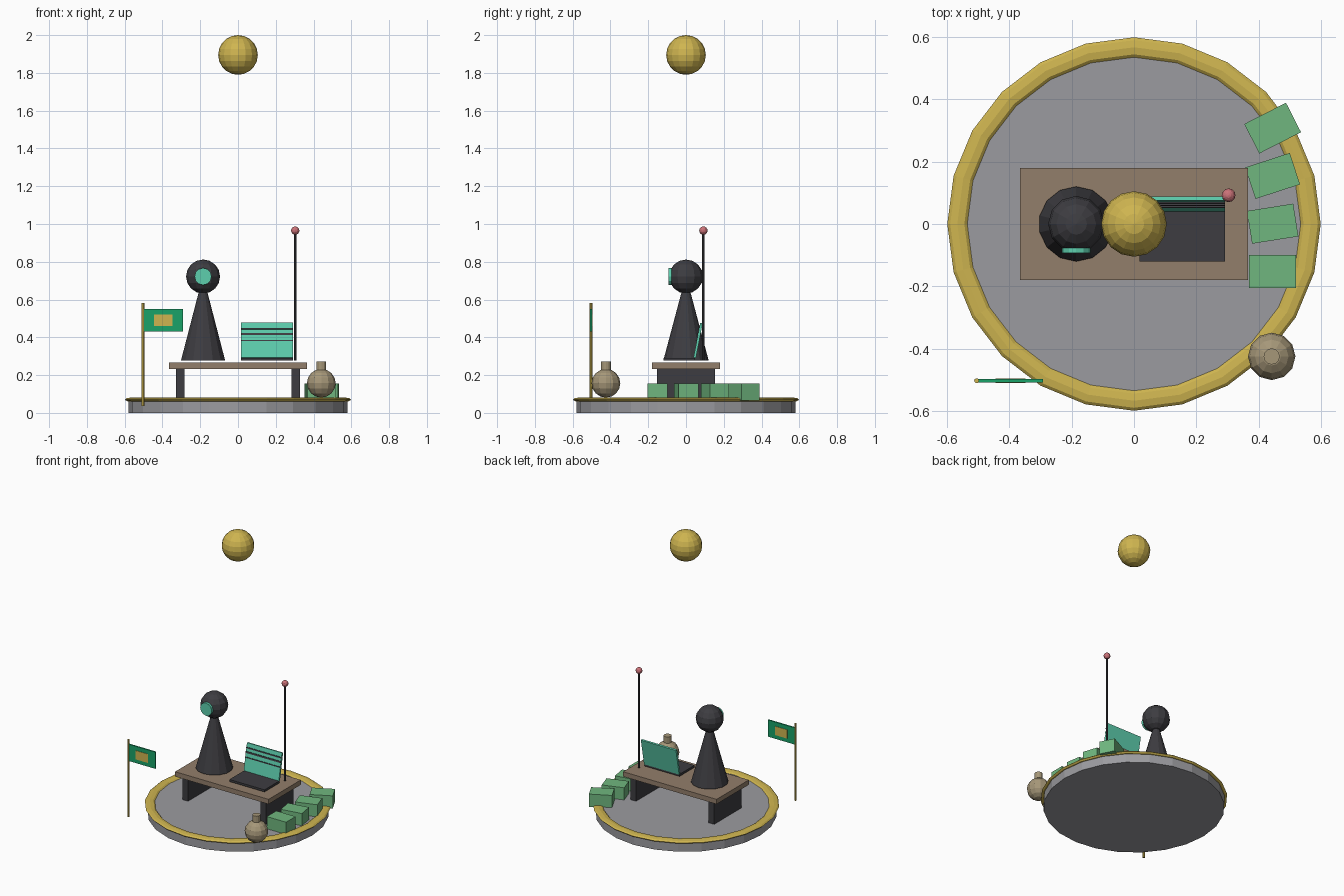
import bpy
from math import radians, sin, cos

cube = bpy.data.objects.get("Cube")
if cube:
    bpy.data.objects.remove(cube, do_unlink=True)


def material(name, rgb):
    m = bpy.data.materials.new(name)
    m.use_nodes = True
    m.diffuse_color = (*rgb, 1)
    m.node_tree.nodes["Principled BSDF"].inputs["Base Color"].default_value = (*rgb, 1)
    return m


GREY = material("stone grey", (0.33, 0.33, 0.35))
GOLD = material("gold", (0.62, 0.46, 0.08))
DARK = material("charcoal", (0.047, 0.046, 0.053))
WOOD = material("wood brown", (0.29, 0.21, 0.145))
MINT = material("mint", (0.11, 0.62, 0.42))
LEAF = material("crate green", (0.16, 0.47, 0.21))
FLAG = material("flag green", (0.01, 0.36, 0.14))
PINK = material("soft red", (0.6, 0.17, 0.19))
TAN = material("tan", (0.38, 0.31, 0.19))


def finish(name, mat):
    o = bpy.context.object
    o.name = name
    o.data.materials.append(mat)
    return o


def box(name, mat, centre, size, rot=(0, 0, 0)):
    bpy.ops.mesh.primitive_cube_add(size=1, location=centre, rotation=rot)
    o = finish(name, mat)
    o.scale = size
    return o


def cone(name, mat, x, y, z0, z1, r0, r1, sides):
    bpy.ops.mesh.primitive_cone_add(vertices=sides, radius1=r0, radius2=r1,
                                    depth=z1 - z0, location=(x, y, (z0 + z1) / 2))
    return finish(name, mat)


def ball(name, mat, centre, r, segments=12, rings=8):
    bpy.ops.mesh.primitive_uv_sphere_add(segments=segments, ring_count=rings,
                                         radius=r, location=centre)
    return finish(name, mat)


# Round platform with a flattened gold rim
cone("platform", GREY, 0, 0, 0, 0.07, 0.58, 0.58, 24)
bpy.ops.mesh.primitive_torus_add(major_segments=24, minor_segments=8, major_radius=0.566,
                                 minor_radius=0.032, location=(0, 0, 0.07))
finish("platform_rim", GOLD).scale.z = 0.35

# Table
box("table_top", WOOD, (0, 0, 0.25), (0.73, 0.36, 0.034))
for side, x in (("right", -0.305), ("left", 0.305)):
    box("table_leg_" + side, DARK, (x, 0, 0.151), (0.044, 0.306, 0.165))

# Seated figure
FX = -0.185
cone("figure_body", DARK, FX, 0, 0.277, 0.66, 0.12, 0.018, 14)
ball("figure_head", DARK, (FX, 0, 0.722), 0.09)
bpy.ops.mesh.primitive_cylinder_add(vertices=12, radius=0.045, depth=0.016,
                                    location=(FX, -0.085, 0.722), rotation=(radians(90), 0, 0))
finish("figure_visor", MINT)

# Laptop with a tilted screen and dark lines across it
box("laptop_base", DARK, (0.154, -0.036, 0.284), (0.274, 0.168, 0.015))
TILT = radians(-11)
SCREEN = (0.154, 0.064, 0.384)
box("laptop_screen", MINT, SCREEN, (0.274, 0.013, 0.188), (TILT, 0, 0))
for i, (z, h) in enumerate(((0.446, 0.008), (0.417, 0.011), (0.383, 0.006))):
    up = (z - SCREEN[2]) / cos(TILT)
    box(f"screen_line_{i + 1}", DARK,
        (SCREEN[0], SCREEN[1] - up * sin(TILT) - 0.008, z), (0.274, 0.008, h), (TILT, 0, 0))

# Antenna
cone("antenna_rod", DARK, 0.303, 0.092, 0.277, 0.96, 0.006, 0.006, 8)
ball("antenna_tip", PINK, (0.303, 0.092, 0.965), 0.022)

# Flag
cone("flag_pole", GOLD, -0.504, -0.502, 0.037, 0.581, 0.008, 0.008, 8)
box("flag_cloth", FLAG, (-0.396, -0.502, 0.491), (0.21, 0.01, 0.118))
box("flag_patch", GOLD, (-0.396, -0.502, 0.49), (0.096, 0.015, 0.062))

# Round flask
cone("flask_neck", TAN, 0.441, -0.424, 0.215, 0.273, 0.026, 0.026, 12)
ball("flask_body", TAN, (0.441, -0.424, 0.157), 0.076)

# Fanned row of crates
for i in range(4):
    box(f"crate_{i + 1}", LEAF, (0.444, -0.152 + 0.153 * i, 0.111),
        (0.15, 0.106, 0.09), (0, 0, radians(9 * i)))

# Floating orb
ball("floating_orb", GOLD, (0, 0, 1.895), 0.105, 16, 10)
